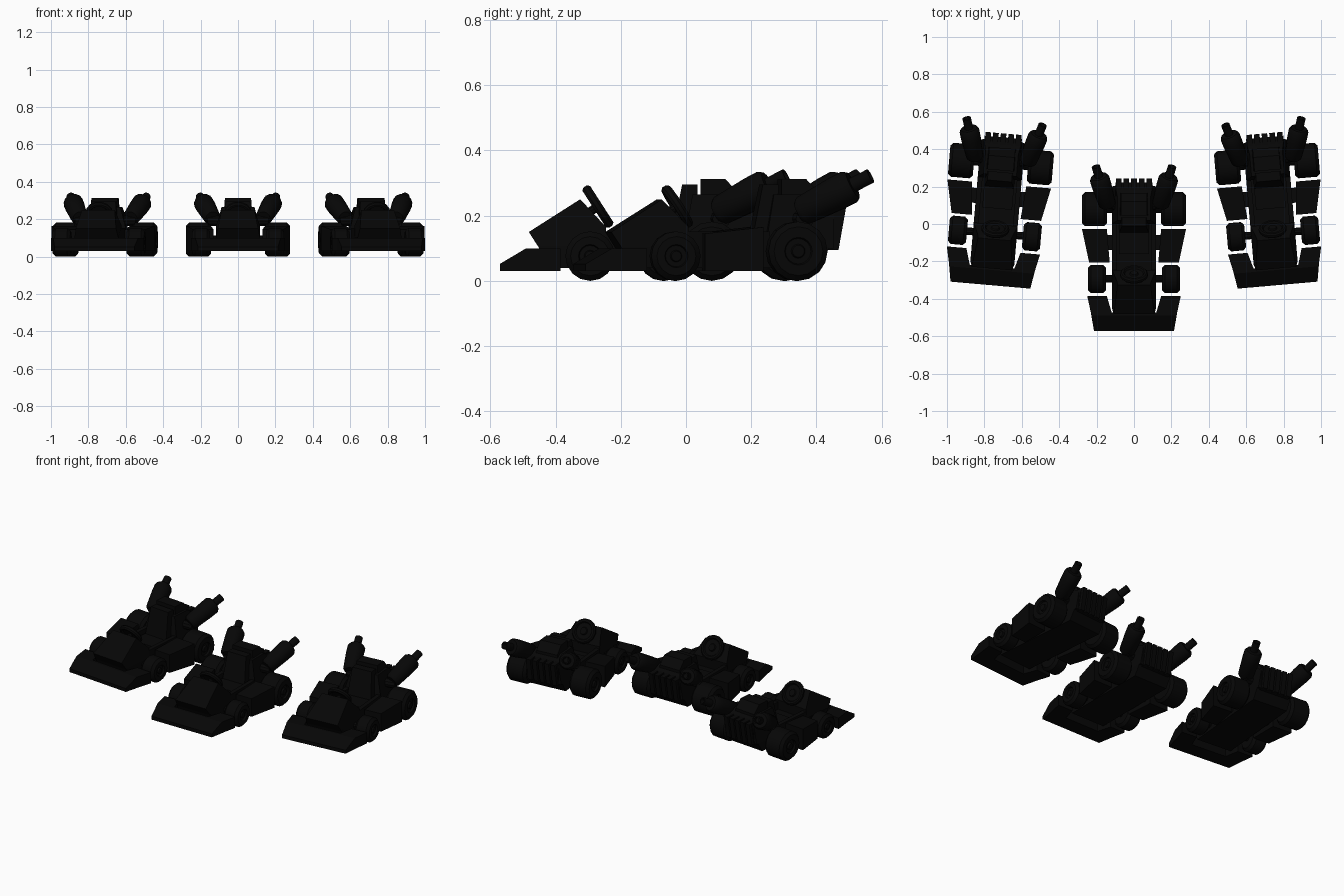
import bpy, bmesh, math
from mathutils import Matrix, Vector

if "Cube" in bpy.data.objects:
    bpy.data.objects.remove(bpy.data.objects["Cube"])

black = bpy.data.materials.new("black_paint")
black.diffuse_color = (0.002, 0.002, 0.002, 1)
black.use_nodes = True
black.node_tree.nodes["Principled BSDF"].inputs["Base Color"].default_value = black.diffuse_color
parts = []


def finish(name, bm, smooth=False):
    bmesh.ops.recalc_face_normals(bm, faces=bm.faces)
    me = bpy.data.meshes.new(name)
    bm.to_mesh(me)
    bm.free()
    me.materials.append(black)
    ob = bpy.data.objects.new(name, me)
    bpy.context.collection.objects.link(ob)
    if smooth:
        bpy.ops.object.select_all(action='DESELECT')
        ob.select_set(True)
        bpy.context.view_layer.objects.active = ob
        bpy.ops.object.shade_smooth_by_angle(angle=math.radians(35))
    parts.append(ob)
    return ob


def bridge(name, a, b):
    """Closed solid between two matching outlines."""
    bm = bmesh.new()
    va = [bm.verts.new(p) for p in a]
    vb = [bm.verts.new(p) for p in b]
    n = len(a)
    bm.faces.new(va)
    bm.faces.new(vb[::-1])
    for i in range(n):
        j = (i + 1) % n
        bm.faces.new((va[i], vb[i], vb[j], va[j]))
    return finish(name, bm)


def section(name, pts, cx=0):
    """Side profile of (y, z, half width), symmetric about x = cx."""
    return bridge(name, [(cx - w, y, z) for y, z, w in pts],
                  [(cx + w, y, z) for y, z, w in pts])


def plan(name, pts, z0, z1, side):
    """Plan outline raised from z0 to z1."""
    return bridge(name, [(x * side, y, z0) for x, y in pts],
                  [(x * side, y, z1) for x, y in pts])


def lathe(name, prof, origin, axis, n=16):
    """Spin (distance, radius) points about an axis."""
    q = Vector(axis).to_track_quat('Z', 'Y').to_matrix().to_4x4()
    m = Matrix.Translation(origin) @ q
    bm = bmesh.new()
    rings = [[bm.verts.new(m @ Vector((r * math.cos(t), r * math.sin(t), h)))
              for t in (2 * math.pi * k / n for k in range(n))] for h, r in prof]
    bm.faces.new(rings[0])
    bm.faces.new(rings[-1])
    for a, b in zip(rings, rings[1:]):
        for i in range(n):
            j = (i + 1) % n
            bm.faces.new((a[i], a[j], b[j], b[i]))
    return finish(name, bm, True)


def wheel(name, side, x0, x1, y, r):
    w, c = x1 - x0, 0.016
    prof = [(0, r - c), (c, r), (w - c, r), (w, r - c), (w, r * .47),
            (w - .012, r * .43), (w - .012, r * .24), (w - .002, r * .2)]
    lathe(name, prof, (side * x0, y, r), (side, 0, 0), 16)


# hull floor, and front blade standing clear of it
section("hull", [(-.45, .105, .118), (-.42, .04, .118), (.15, .04, .118), (.19, .105, .118)])
section("front_blade", [(-.571, .03, .214), (-.571, .052, .214), (-.49, .10, .228),
                        (-.472, .10, .231), (-.472, .03, .231)])
# wedge cowl with tapered top
section("nose_cowl", [(-.45, .10, .118), (-.482, .15, .108), (-.325, .25, .088),
                      (-.31, .235, .09), (-.245, .165, .118), (-.245, .10, .118)])
# engine, seat and air box behind the cockpit
section("engine_cover", [(.0, .10, .118), (.0, .155, .118), (.02, .265, .088),
                         (.14, .265, .088), (.205, .22, .1), (.2, .10, .118)])
section("seat_back", [(-.05, .105, .08), (-.012, .295, .065), (.036, .295, .065), (.03, .105, .08)])
section("seat_cushion", [(-.16, .1, .08), (-.16, .13, .08), (-.03, .13, .08), (-.03, .1, .08)])
section("air_box", [(.045, .25, .075), (.045, .313, .07), (.12, .313, .07), (.165, .265, .07),
                    (.165, .24, .075)])
section("rear_grille", [(.15, .095, .1), (.15, .225, .1), (.222, .225, .1), (.2, .095, .1)])
for i in range(5):
    section("rear_fin", [(.15, .095, .015), (.15, .235, .015), (.243, .235, .015),
                         (.218, .095, .015)], -.082 + i * .041)

# steering wheel with a dished centre, and its column
axis = Vector((0, .84, .54)).normalized()
hub = Vector((0, -.27, .228))
lathe("steering_wheel", [(-.004, .05), (-.014, .056), (-.014, .068), (-.006, .075), (.006, .075),
                         (.014, .068), (.014, .056), (.004, .05), (.004, .024), (.012, .02)],
      hub, axis, 14)
lathe("steering_column", [(-.07, .014), (0, .014)], hub, axis, 10)

# parts repeated on both sides
for s in (-1, 1):
    tag = "left_" if s < 0 else "right_"
    plan(tag + "blade_arm", [(.231, -.472), (.25, -.385), (.145, -.385), (.12, -.472)], .03, .1, s)
    plan(tag + "cockpit_sill", [(.118, -.25), (.118, .005), (.092, .005), (.092, -.25)], .1, .152, s)
    # side pod, lower at its front end
    pod = [(.24, -.205), (.278, -.028), (.145, -.028), (.13, -.205)]
    bridge(tag + "side_pod", [(x * s, y, .03) for x, y in pod],
           [(x * s, y, .165 if y > -.1 else .145) for x, y in pod])
    plan(tag + "pod_mount", [(.11, -.14), (.15, -.14), (.15, -.06), (.11, -.06)], .06, .1, s)
    # wheels and axles
    wheel(tag + "front_wheel", s, .15, .247, -.294, .076)
    wheel(tag + "rear_wheel", s, .145, .278, .079, .091)
    for y, z, n in ((-.294, .08, "front_axle"), (.079, .094, "rear_axle")):
        lathe(tag + n, [(0, .02), (.07, .02)], (s * .1, y, z), (s, 0, 0), 10)
    # angled exhaust barrel with a narrow tip
    d = Vector((.26 * s, .85, .45)).normalized()
    tip = Vector((s * .204, .307, .322))
    lathe(tag + "exhaust", [(-.25, .034), (-.235, .046), (-.12, .053), (-.075, .053), (-.062, .044),
                            (-.062, .023), (0, .023), (0, .016), (-.03, .014)], tip, d, 14)
    lathe(tag + "exhaust_mount", [(0, .028), (.09, .028)], (s * .07, .1, .19), (s, .1, 0), 10)

# two flanking cars share the lead car's meshes
for s in (-1, 1):
    place = Matrix.Translation((s * .718, .242, 0)) @ Matrix.Rotation(s * math.radians(5), 4, 'Z')
    for ob in list(parts):
        c = ob.copy()
        c.name = ("left" if s < 0 else "right") + "_car_" + ob.name.split(".")[0]
        c.matrix_world = place
        bpy.context.collection.objects.link(c)
